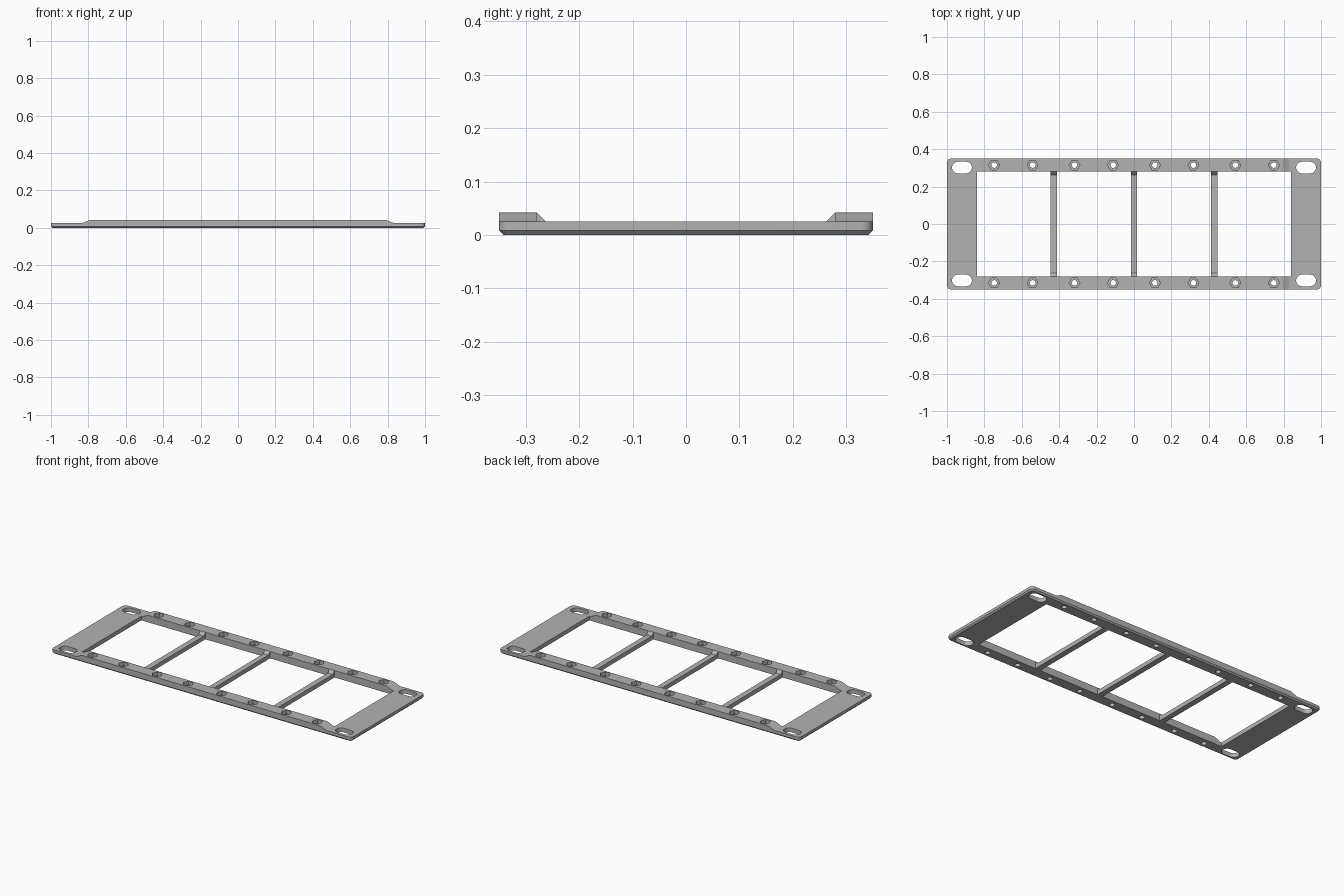
import bpy, bmesh, math
from mathutils import Vector

old = bpy.data.objects.get("Cube")
if old:
    bpy.data.objects.remove(old, do_unlink=True)

LENGTH, DEPTH, HEIGHT = 1.0, 0.35, 0.042   # half length, half depth, rail top
DECK = 0.025                               # top of end plates and crossbars
WIN_X, WIN_Y = 0.84, 0.28                  # window opening half sizes
BAR_X, BAR_HALF = 0.43, 0.017
CHAMFER = 0.008

grey = bpy.data.materials.new("plain grey")
grey.use_nodes = True
colour = (0.45, 0.45, 0.45, 1)
grey.diffuse_color = colour
grey.node_tree.nodes["Principled BSDF"].inputs["Base Color"].default_value = colour


def loft(bm, rings):
    """Skin a stack of equal-length rings and cap both ends."""
    loops = [[bm.verts.new(p) for p in ring] for ring in rings]
    n = len(loops[0])
    for a, b in zip(loops, loops[1:]):
        for i in range(n):
            j = (i + 1) % n
            bm.faces.new((a[i], a[j], b[j], b[i]))
    bm.faces.new(loops[0][::-1])
    bm.faces.new(loops[-1])


def finish(name, bm):
    bmesh.ops.recalc_face_normals(bm, faces=bm.faces)
    mesh = bpy.data.meshes.new(name)
    bm.to_mesh(mesh)
    bm.free()
    mesh.materials.append(grey)
    obj = bpy.data.objects.new(name, mesh)
    bpy.context.collection.objects.link(obj)
    return obj


def rounded_rect(cx, cy, hx, hy, r, z, steps=8):
    """Outline of a rectangle with round corners."""
    pts = []
    for k, (sx, sy) in enumerate([(1, 1), (-1, 1), (-1, -1), (1, -1)]):
        for i in range(steps + 1):
            a = math.pi / 2 * (k + i / steps)
            pts.append((cx + sx * (hx - r) + r * math.cos(a),
                        cy + sy * (hy - r) + r * math.sin(a), z))
    return pts


def ngon(cx, cy, r, z, sides):
    return [(cx + r * math.cos(math.tau * i / sides),
             cy + r * math.sin(math.tau * i / sides), z) for i in range(sides)]


def cut(target, name, stacks):
    """Subtract a set of separate lofted solids from the target."""
    bm = bmesh.new()
    for rings in stacks:
        loft(bm, rings)
    cutter = finish(name, bm)
    cutter.hide_render = True
    mod = target.modifiers.new(name, 'BOOLEAN')
    mod.operation = 'DIFFERENCE'
    mod.solver = 'EXACT'
    mod.object = cutter
    bpy.context.view_layer.objects.active = target
    bpy.ops.object.modifier_apply(modifier=mod.name)
    bpy.data.objects.remove(cutter, do_unlink=True)


# Solid blank with rounded corners and a chamfered underside
bm = bmesh.new()
c = CHAMFER
loft(bm, [rounded_rect(0, 0, LENGTH - c, DEPTH - c, 0.022 - c, 0),
          rounded_rect(0, 0, LENGTH, DEPTH, 0.022, c),
          rounded_rect(0, 0, LENGTH, DEPTH, 0.022, HEIGHT)])
frame = finish("rack_frame", bm)

# Lower the two ends, leaving S-shaped ramps on the rails
ends = []
for s in (-1, 1):
    prof = [(1.1, DECK)]
    for i in range(13):
        t = i / 12
        prof.append((WIN_X - 0.055 * t, DECK + (HEIGHT - DECK) * t * t * (3 - 2 * t)))
    prof += [(WIN_X - 0.055, 0.06), (1.1, 0.06)]
    ends.append([[(s * x, y, z) for x, z in prof] for y in (-0.5, 0.5)])
cut(frame, "end_relief", ends)

# Lower the crossbars, with sloped gussets where they meet the rails
trough = [(-0.263, DECK), (0.263, DECK), (0.283, 0.045), (0.283, 0.06),
          (-0.283, 0.06), (-0.283, 0.045)]
cut(frame, "crossbar_relief",
    [[[(x + o, y, z) for y, z in trough] for o in (-0.03, 0.03)]
     for x in (-BAR_X, 0, BAR_X)])

# Four window openings between the crossbars
windows = []
edges = [-WIN_X, -BAR_X, 0, BAR_X, WIN_X]
for i in range(4):
    x0 = edges[i] + (BAR_HALF if i > 0 else 0)
    x1 = edges[i + 1] - (BAR_HALF if i < 3 else 0)
    quad = [(x0, -WIN_Y), (x1, -WIN_Y), (x1, WIN_Y), (x0, WIN_Y)]
    windows.append([[(x, y, z) for x, y in quad] for z in (-0.1, 0.1)])
cut(frame, "windows", windows)

# Mounting slots at the corners
cut(frame, "mounting_slots",
    [[rounded_rect(sx * 0.92, sy * 0.302, 0.053, 0.031, 0.03, z) for z in (-0.1, 0.1)]
     for sx in (-1, 1) for sy in (-1, 1)])

# Bolt holes with hexagonal nut pockets, in pairs along each rail
spots = [(p + o, sy * 0.315) for p in (-0.645, -0.215, 0.215, 0.645)
         for o in (-0.103, 0.103) for sy in (-1, 1)]
cut(frame, "nut_pockets", [[ngon(x, y, 0.029, z, 6) for z in (0.02, 0.1)] for x, y in spots])
cut(frame, "bolt_holes", [[ngon(x, y, 0.015, z, 24) for z in (-0.1, 0.1)] for x, y in spots])

# Smooth the rounded surfaces, keep the edges sharp
bpy.ops.object.select_all(action='DESELECT')
frame.select_set(True)
bpy.context.view_layer.objects.active = frame
bpy.ops.object.shade_smooth_by_angle(angle=math.radians(25))
